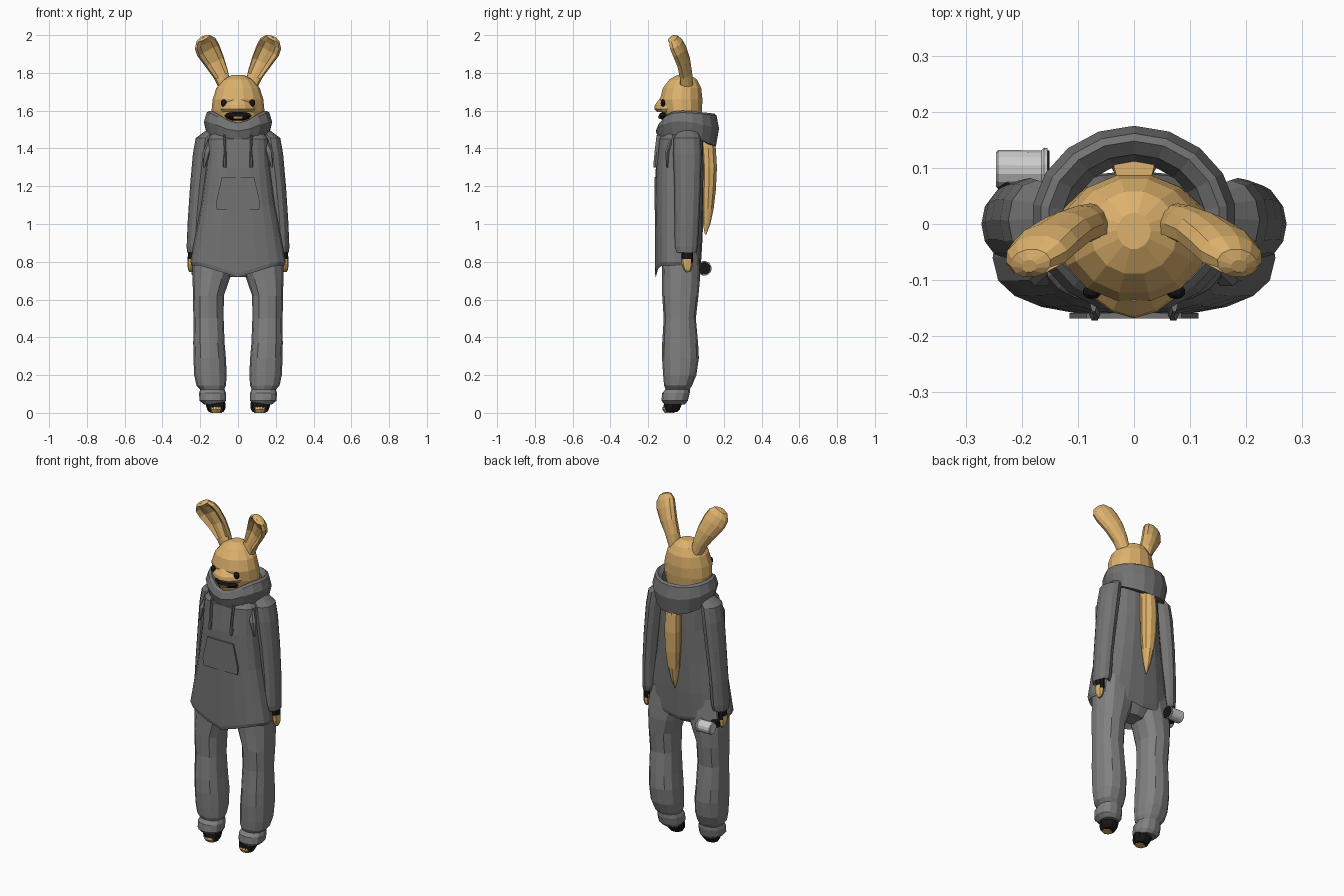
import bpy, bmesh, math
from mathutils import Vector, Matrix


def material(name, r, g, b):
    m = bpy.data.materials.new(name)
    m.diffuse_color = (r, g, b, 1)
    return m


TAN = material("tan fur", 0.72, 0.44, 0.15)
HOODIE = material("hoodie grey", 0.17, 0.17, 0.17)
PANTS = material("trouser grey", 0.22, 0.22, 0.22)
BLACK = material("black", 0.008, 0.008, 0.008)
METAL = material("light grey", 0.60, 0.60, 0.60)
SIDES = ((1, "left"), (-1, "right"))


def skin(name, rings, mat, side=1, closed=False):
    """Join equal-length rings of points into one flat-faced surface."""
    bm = bmesh.new()
    rows = [[bm.verts.new((p[0] * side, p[1], p[2])) for p in r] for r in rings]
    n = len(rows[0])
    pairs = list(zip(rows, rows[1:]))
    if closed:
        pairs.append((rows[-1], rows[0]))
    for a, b in pairs:
        for i in range(n):
            j = (i + 1) % n
            bm.faces.new((a[i], a[j], b[j], b[i]))
    if not closed:
        bm.faces.new(rows[0])
        bm.faces.new(rows[-1])
    bmesh.ops.recalc_face_normals(bm, faces=bm.faces)
    me = bpy.data.meshes.new(name)
    bm.to_mesh(me)
    bm.free()
    me.materials.append(mat)
    ob = bpy.data.objects.new(name, me)
    bpy.context.collection.objects.link(ob)
    return ob


def oval(z, cx, rx, yf, yb, n=12, p=1.0, yc=None):
    """Horizontal oval from front yf to back yb, p < 1 squarer, p > 1 more pointed."""
    yc = (yf + yb) / 2 if yc is None else yc
    pts = []
    for i in range(n):
        a = 2 * math.pi * i / n
        c, s = math.cos(a), math.sin(a)
        x = math.copysign(abs(c) ** p, c)
        y = math.copysign(abs(s) ** p, s)
        pts.append(Vector((cx + rx * x, yc + y * (yb - yc if s > 0 else yc - yf), z)))
    return pts


def column(name, rows, mat, side=1, **kw):
    return skin(name, [oval(*r, **kw) for r in rows], mat, side)


def ball(name, loc, size, mat, seg=10):
    bm = bmesh.new()
    bmesh.ops.create_uvsphere(bm, u_segments=seg, v_segments=6, radius=1,
                              matrix=Matrix.Translation(loc) @ Matrix.Diagonal((*size, 1)))
    me = bpy.data.meshes.new(name)
    bm.to_mesh(me)
    bm.free()
    me.materials.append(mat)
    bpy.context.collection.objects.link(bpy.data.objects.new(name, me))


# Head, muzzle and mouth
column("head", [(1.45, 0, .09, -.07, .07), (1.54, 0, .125, -.105, .08), (1.60, 0, .14, -.125, .087),
                (1.66, 0, .134, -.14, .09), (1.72, 0, .115, -.125, .083), (1.765, 0, .078, -.09, .06),
                (1.79, 0, .03, -.045, .02)], TAN, n=14)
column("muzzle", [(1.592, 0, .085, -.150, -.04), (1.61, 0, .095, -.168, -.03), (1.63, 0, .09, -.165, -.03),
                  (1.665, 0, .06, -.138, -.03)], TAN, p=1.25)
ball("mouth", (0, -.10, 1.572), (.075, .045, .026), BLACK)
column("teeth", [(1.556, 0, .03, -.143, -.10), (1.570, 0, .035, -.149, -.10)], TAN, n=8)
for s, tag in SIDES:
    ball(tag + "_eye", (s * .075, -.121, 1.64), (.017, .013, .02), BLACK)

# Ears: tapered spoons with a hollow front
EAR = [(.066, .000, 1.72, .032, .040, 0), (.090, -.006, 1.79, .042, .042, .4), (.125, -.018, 1.86, .056, .042, .8),
       (.158, -.040, 1.92, .066, .042, .9), (.174, -.058, 1.957, .062, .040, .7), (.184, -.070, 1.983, .040, .027, 0),
       (.187, -.075, 1.990, .015, .012, 0)]
across = Vector((.88, -.16, -.45))
depth = Vector((.25, .92, .25))
for s, tag in SIDES:
    rings = []
    for x, y, z, w, d, hollow in EAR:
        ring = []
        for i in range(12):
            a = 2 * math.pi * i / 12
            u, v = math.cos(a), math.sin(a)
            if i in (8, 9, 10):
                v += hollow
            ring.append(Vector((x, y, z)) + across * (u * w) + depth * (v * d))
        rings.append(ring)
    skin(tag + "_ear", rings, TAN, s)

# Lowered hood: a thick cowl dipping to a point at the front
rings = []
for k in range(18):
    a = 2 * math.pi * k / 18 - math.pi / 2
    c, v = math.cos(a), math.sin(a)
    f, b = max(0, -v), max(0, v)
    lo = 1.475 - .035 * f ** 4 - .065 * b
    hi = 1.600 - .065 * f ** 4 - .015 * b
    mid = lo + (hi - lo) * .55
    prof = [(.68, lo + .01), (.90, lo), (1.0, mid), (.92, hi - .01), (.84, hi), (.70, hi - .02), (.60, lo + .05)]
    rings.append([(.183 * c * r, .005 + (.170 if v > 0 else .165) * v * r, z) for r, z in prof])
skin("hood", rings, HOODIE, closed=True)

# Hoodie body with pointed hem
BODY = [(1.50, 0, .12, -.10, .08), (1.45, 0, .16, -.145, .092), (1.30, 0, .168, -.160, .095),
        (1.10, 0, .195, -.163, .092), (.93, 0, .228, -.164, .088), (.80, 0, .252, -.164, .078),
        (.78, 0, .243, -.160, .072), (.84, 0, .20, -.13, .05)]
rings = [oval(*r, n=20, p=.8, yc=-.06) for r in BODY]
for ring in rings[5:7]:
    for p in ring:
        p.z -= .062 * max(0, 1 - abs(p.x) / .20) * (1 if p.y < -.06 else .5)
skin("hoodie_body", rings, HOODIE)


# Front pocket and draw cords
def plate(name, corners, y, t, mat, side=1):
    skin(name, [[(x, y + o, z) for x, z in corners] for o in (-t, t)], mat, side)


plate("pocket", [(-.085, 1.25), (.085, 1.25), (.115, 1.12), (.112, 1.075), (-.112, 1.075), (-.115, 1.12)],
      -.1635, .0045, HOODIE)
for s, tag in SIDES:
    column(tag + "_cord", [(1.30, .070, .008, -.172, -.155), (1.32, .070, .010, -.174, -.150),
                           (1.38, .068, .006, -.168, -.145), (1.47, .072, .006, -.158, -.13)], HOODIE, s, n=6)
    # Shoulder creases
    for i, y in enumerate((-.10, -.05, .05)):
        column(f"{tag}_crease_{i}", [(1.30, .180, .006, y - .005, y + .005), (1.38, .165, .022, y - .012, y + .012),
                                     (1.47, .135, .012, y * .7 - .008, y * .7 + .008)], HOODIE, s, n=6)

for s, tag in SIDES:
    # Sleeve, glove and hand
    column(tag + "_sleeve", [(1.495, .130, .04, -.04, .06), (1.455, .172, .052, -.065, .078),
                             (1.37, .185, .054, -.068, .082), (1.20, .204, .050, -.062, .078),
                             (1.02, .220, .046, -.060, .070), (.88, .226, .046, -.062, .062),
                             (.848, .230, .040, -.052, .055), (.87, .230, .025, -.03, .03)], HOODIE, s)
    column(tag + "_glove", [(.87, .243, .020, -.022, .036), (.83, .245, .021, -.024, .038),
                            (.795, .247, .020, -.02, .036)], BLACK, s, n=8)
    column(tag + "_hand", [(.815, .246, .022, -.025, .036), (.785, .248, .020, -.022, .035),
                           (.760, .249, .016, -.012, .030), (.745, .249, .008, 0, .02)], TAN, s, n=8)
    # Trouser leg with gathered cuff
    column(tag + "_trouser_leg", [(.90, .115, .105, -.12, .065), (.78, .128, .112, -.128, .072),
                                  (.71, .142, .098, -.126, .074), (.62, .157, .082, -.126, .066),
                                  (.50, .156, .080, -.118, .052), (.37, .154, .083, -.126, .064),
                                  (.29, .150, .086, -.127, .068), (.20, .146, .086, -.121, .055),
                                  (.145, .142, .078, -.116, .032), (.125, .136, .064, -.108, .020),
                                  (.105, .135, .071, -.126, .020), (.065, .134, .070, -.130, .010),
                                  (.045, .128, .052, -.115, -.005)], PANTS, s, p=.85)
    # Black foot with tan toes
    column(tag + "_foot", [(.075, .122, .050, -.115, -.015), (.045, .118, .053, -.120, -.020),
                           (.020, .116, .048, -.122, -.030), (.004, .116, .038, -.112, -.045)], BLACK, s, n=10)
    column(tag + "_toes", [(.000, .116, .030, -.112, -.062), (.018, .116, .036, -.126, -.06),
                           (.030, .116, .033, -.124, -.06)], TAN, s, n=8)

column("trouser_seat", [(.92, 0, .19, -.12, .065), (.78, 0, .17, -.115, .06), (.72, 0, .06, -.075, .025)], PANTS, p=.8)

# Long tuft hanging down the back
column("back_tuft", [(1.49, 0, .036, .06, .145), (1.40, 0, .044, .075, .160), (1.30, 0, .048, .080, .166),
                     (1.18, 0, .044, .080, .160), (1.08, 0, .033, .082, .148), (1.00, 0, .018, .088, .13),
                     (.945, 0, .003, .100, .108)], TAN, n=10)


# Cup held sideways, with flared rim and dark opening
def turned(name, rows, mat, n=14):
    skin(name, [[(x, .097 + r * math.cos(2 * math.pi * i / n), .765 + r * math.sin(2 * math.pi * i / n))
                 for i in range(n)] for x, r in rows], mat)


turned("cup", [(-.246, .031), (-.242, .035), (-.168, .034), (-.163, .034)], METAL)
turned("cup_rim", [(-.165, .034), (-.160, .039), (-.154, .038)], METAL)
turned("cup_opening", [(-.156, .034), (-.151, .034)], BLACK)
column("cup_grip", [(.755, -.226, .022, .01, .075), (.790, -.226, .022, .01, .075)], BLACK, n=8)
